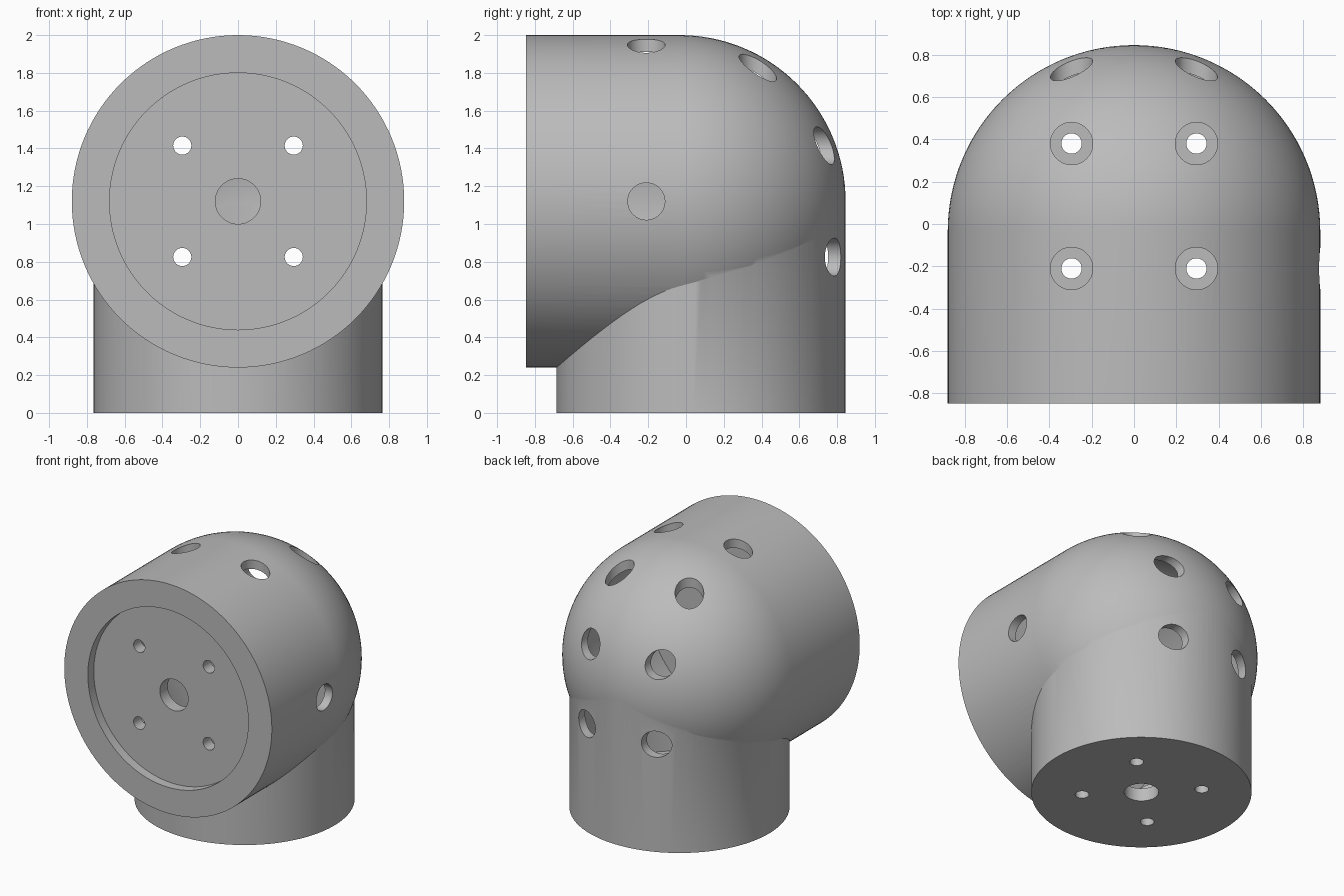
import bpy, bmesh, math
from mathutils import Matrix, Vector

cube = bpy.data.objects.get("Cube")
if cube:
    bpy.data.objects.remove(cube, do_unlink=True)

grey = bpy.data.materials.new("plain grey")
grey.use_nodes = True
colour = (0.5, 0.5, 0.5, 1)
grey.diffuse_color = colour
grey.node_tree.nodes["Principled BSDF"].inputs["Base Color"].default_value = colour

AXIS_Z = 1.12        # height of the horizontal tube axis
BASE_Y = 0.08        # centre of the upright tube
DOME_Y = -0.035      # centre of the round end
BOLT = 0.295         # half spacing of the bolt square
WALL = 0.065


def to_object(bm, name):
    bmesh.ops.recalc_face_normals(bm, faces=bm.faces)
    mesh = bpy.data.meshes.new(name)
    bm.to_mesh(mesh)
    bm.free()
    mesh.materials.append(grey)
    obj = bpy.data.objects.new(name, mesh)
    bpy.context.collection.objects.link(obj)
    return obj


def cylinder(name, start, end, radius, sides=48):
    start, end = Vector(start), Vector(end)
    span = end - start
    turn = span.to_track_quat('Z', 'Y').to_matrix().to_4x4()
    bm = bmesh.new()
    bmesh.ops.create_cone(bm, cap_ends=True, segments=sides, radius1=radius,
                          radius2=radius, depth=span.length,
                          matrix=Matrix.Translation((start + end) / 2) @ turn)
    return to_object(bm, name)


def domed_tube(name, front, radius, sides=128, rings=32):
    """Lathe a tube with a hemispherical end around the horizontal axis."""
    bm = bmesh.new()
    profile = [(0, front), (radius, front)]
    for i in range(rings + 1):
        a = math.pi / 2 * i / rings
        profile.append((radius * math.cos(a), DOME_Y + radius * math.sin(a)))
    verts = [bm.verts.new((r, y, AXIS_Z)) for r, y in profile]
    edges = [bm.edges.new(pair) for pair in zip(verts, verts[1:])]
    bmesh.ops.spin(bm, geom=verts + edges, cent=(0, 0, AXIS_Z), axis=(0, 1, 0),
                   angle=math.tau, steps=sides)
    bmesh.ops.remove_doubles(bm, verts=bm.verts, dist=0.0001)
    return to_object(bm, name)


def combine(target, tool, operation):
    mod = target.modifiers.new(operation.title(), 'BOOLEAN')
    mod.operation, mod.solver, mod.object = operation, 'EXACT', tool
    tool.hide_render = True
    bpy.context.view_layer.objects.active = target
    bpy.ops.object.modifier_apply(modifier=mod.name)
    bpy.data.objects.remove(tool, do_unlink=True)


# Outer shell: domed horizontal tube joined to the upright tube
housing = domed_tube("elbow_housing", -0.847, 0.88)
combine(housing, cylinder("upright", (0, BASE_Y, 0), (0, BASE_Y, AXIS_Z), 0.765, 128), 'UNION')

# Hollow inside, leaving a front plate and a floor
cavity = domed_tube("cavity", -0.68, 0.88 - WALL)
combine(cavity, cylinder("lower_cavity", (0, BASE_Y, 0.1), (0, BASE_Y, AXIS_Z - 0.02),
                         0.765 - WALL, 128), 'UNION')
combine(housing, cavity, 'DIFFERENCE')

# Front recess, central openings and the cable hole in the left side
cuts = [
    ((0, -1, AXIS_Z), (0, -0.775, AXIS_Z), 0.68, 128),
    ((0, -1, AXIS_Z), (0, -0.5, AXIS_Z), 0.12, 48),
    ((0, BASE_Y, -0.2), (0, BASE_Y, 0.3), 0.12, 48),
    ((0.6, -0.21, AXIS_Z), (1, -0.21, AXIS_Z), 0.098, 48),
]
# Bolt holes in both plates, each with a wide access hole opposite
for x in (-BOLT, BOLT):
    for s in (-BOLT, BOLT):
        y, z = BASE_Y + 0.005 + s, AXIS_Z + s
        cuts += [
            ((x, -1, z), (x, -0.5, z), 0.048, 32),
            ((x, 0.2, z), (x, 1, z), 0.1, 48),
            ((x, y, -0.2), (x, y, 0.3), 0.048, 32),
            ((x, y, 1.3), (x, y, 2.2), 0.1, 48),
        ]
for start, end, radius, sides in cuts:
    combine(housing, cylinder("cutter", start, end, radius, sides), 'DIFFERENCE')

# Smooth curved walls with crisp edges
bpy.ops.object.select_all(action='DESELECT')
housing.select_set(True)
bpy.context.view_layer.objects.active = housing
bpy.ops.object.shade_smooth_by_angle(angle=math.radians(30))
